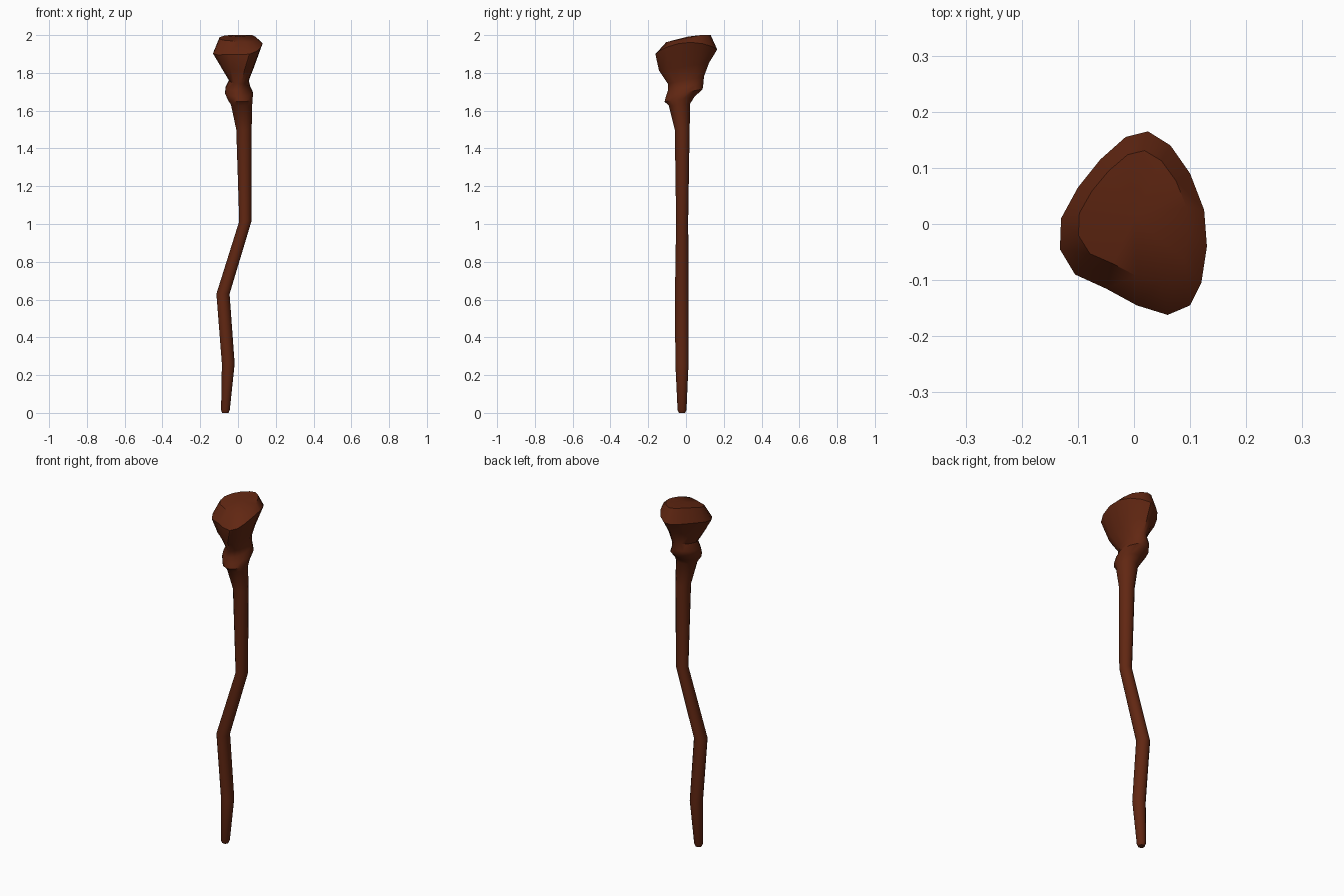
import bpy, bmesh, math

if "Cube" in bpy.data.objects:
    bpy.data.objects.remove(bpy.data.objects["Cube"])

wood = bpy.data.materials.new("dark red wood")
wood.diffuse_color = (0.12, 0.02, 0.006, 1)
wood.use_nodes = True
wood.node_tree.nodes["Principled BSDF"].inputs["Base Color"].default_value = wood.diffuse_color

# outline of the head seen from above
RIM = [(0.025, 0.165), (-0.015, 0.155), (-0.06, 0.115), (-0.1, 0.065), (-0.13, 0.01),
       (-0.132, -0.045), (-0.105, -0.09), (-0.05, -0.115), (0.005, -0.145), (0.06, -0.162),
       (0.1, -0.145), (0.12, -0.105), (0.13, -0.04), (0.125, 0.025), (0.1, 0.09), (0.065, 0.14)]
N = len(RIM)


def oval(z, x0, x1, y0, y1, tilt=0.0, w=0.0):
    """Ring filling the given extents, blended by w from ellipse to head outline."""
    pts = []
    for k, (rx, ry) in enumerate(RIM):
        a = math.pi / 2 + 2 * math.pi * (k - 0.5) / N
        u = (1 - w) * math.cos(a) + w * rx / 0.131
        v = (1 - w) * math.sin(a) + w * ry / 0.164
        x = (x0 + x1) / 2 + u * (x1 - x0) / 2
        y = (y0 + y1) / 2 + v * (y1 - y0) / 2
        pts.append((x, y, z + tilt * y))
    return pts


def loft(name, rings, top):
    bm = bmesh.new()
    rows = [[bm.verts.new(p) for p in r] for r in rings]
    bm.faces.new(rows[0][::-1])
    for a, b in zip(rows, rows[1:]):
        for i in range(N):
            j = (i + 1) % N
            bm.faces.new((a[i], a[j], b[j], b[i]))
    tip = bm.verts.new(top)
    for i in range(N):
        bm.faces.new((rows[-1][i], rows[-1][(i + 1) % N], tip))
    bmesh.ops.recalc_face_normals(bm, faces=bm.faces[:])
    me = bpy.data.meshes.new(name)
    bm.to_mesh(me)
    bm.free()
    me.materials.append(wood)
    ob = bpy.data.objects.new(name, me)
    bpy.context.collection.objects.link(ob)
    bpy.ops.object.select_all(action='DESELECT')
    ob.select_set(True)
    bpy.context.view_layer.objects.active = ob
    bpy.ops.object.shade_smooth_by_angle(angle=math.radians(40))
    return ob


rings = [
    # crooked shaft
    oval(0.0, -0.084, -0.05, -0.038, -0.004),
    oval(0.015, -0.09, -0.043, -0.045, 0.003),
    oval(0.26, -0.086, -0.017, -0.057, 0.014),
    oval(0.63, -0.115, -0.044, -0.059, 0.015),
    oval(1.015, 0.006, 0.072, -0.053, 0.012),
    oval(1.5, -0.01, 0.073, -0.06, 0.02),
    # knot below the head
    oval(1.635, -0.038, 0.076, -0.092, 0.023, 0.1),
    oval(1.665, -0.055, 0.079, -0.115, 0.045, 0.15),
    oval(1.697, -0.07, 0.08, -0.108, 0.09, 0.2),
    oval(1.725, -0.066, 0.066, -0.098, 0.094, 0.2),
    # neck and flaring head
    oval(1.762, -0.047, 0.057, -0.098, 0.096, 0.2, 0.3),
    oval(1.835, -0.088, 0.085, -0.145, 0.122, 0.15, 0.8),
    # rim and cap
    [(x, y, 1.935 + 0.2 * x + 0.1 * y - 1.2 * y * y) for x, y in RIM],
    [(x * 0.75, y * 0.72 + 0.012, min(2.0, 1.987 + 0.15 * y)) for x, y in RIM],
]
loft("wooden_staff", rings, (0.0, 0.01, 1.992))
